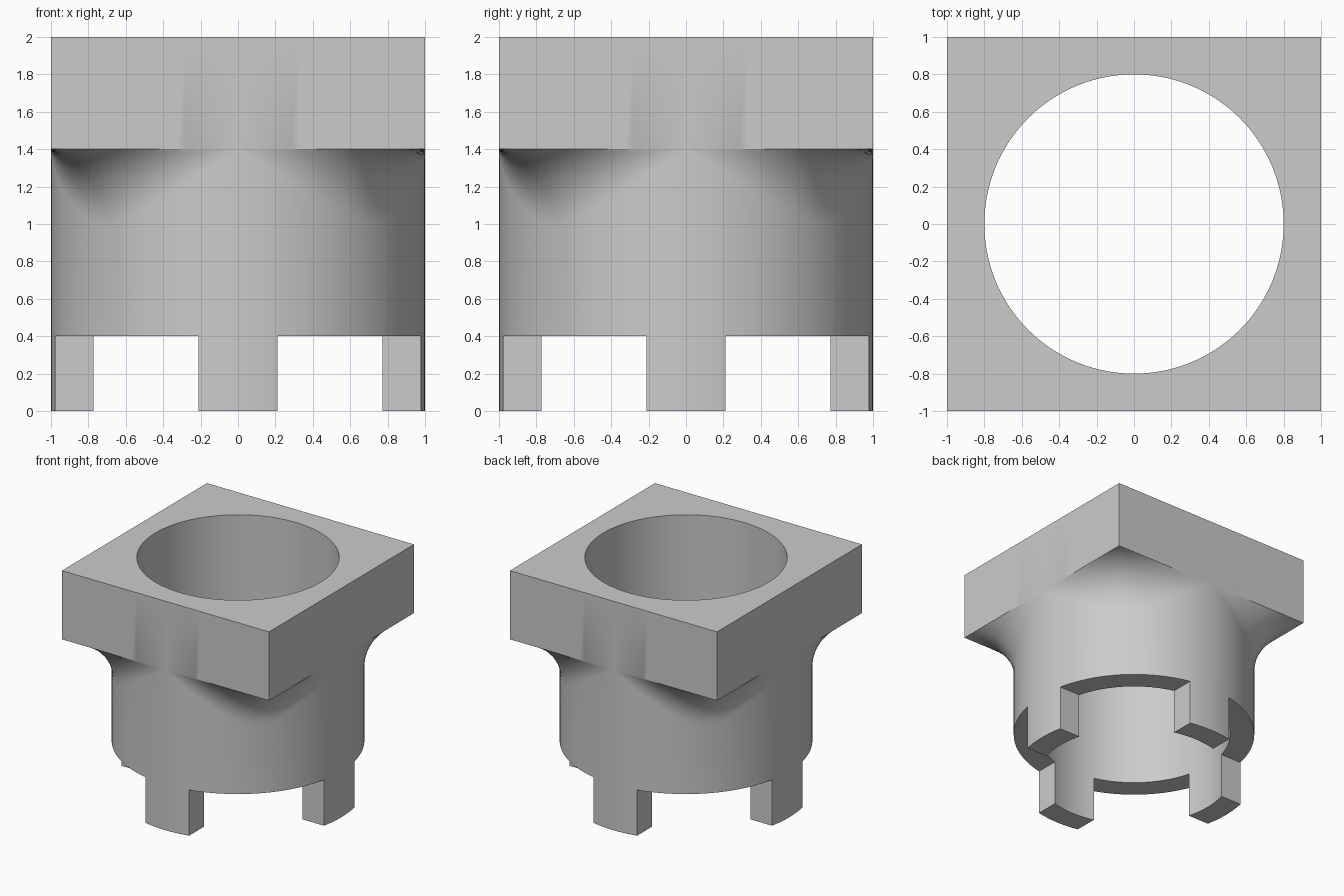
import bpy
import bmesh
from math import sin, cos, sqrt, pi, asin, radians

cube = bpy.data.objects.get("Cube")
if cube:
    bpy.data.objects.remove(cube, do_unlink=True)

BORE, RADIUS, FILLET = 0.8, 1.0, 0.4
SLOT_TOP, FLANGE_BOTTOM, TOP = 0.4, 1.4, 2.0
TAB_HALF = 0.211
SEGMENTS, ARC_STEPS = 160, 14

grey = bpy.data.materials.new("light grey")
grey.use_nodes = True
colour = (0.6, 0.6, 0.6, 1)
grey.diffuse_color = colour
grey.node_tree.nodes["Principled BSDF"].inputs["Base Color"].default_value = colour


def section(angle):
    """Closed (radius, height) loop of the wall at one angle."""
    edge = RADIUS / max(abs(cos(angle)), abs(sin(angle)))
    reach = min(edge - RADIUS, FILLET)
    # arc is tangent to the barrel and ends on the flange edge
    drop = sqrt(max(0, FILLET ** 2 - (FILLET - reach) ** 2))
    sweep = asin(min(1, drop / FILLET))
    loop = [(BORE, 0), (RADIUS, 0)]
    for i in range(ARC_STEPS + 1):
        t = sweep * i / ARC_STEPS
        loop.append((RADIUS + FILLET * (1 - cos(t)),
                     FLANGE_BOTTOM - drop + FILLET * sin(t)))
    return loop + [(edge, FLANGE_BOTTOM), (edge, TOP), (BORE, TOP)]


def finish(name, bm):
    mesh = bpy.data.meshes.new(name)
    bm.to_mesh(mesh)
    bm.free()
    mesh.materials.append(grey)
    obj = bpy.data.objects.new(name, mesh)
    bpy.context.collection.objects.link(obj)
    return obj


# Barrel, blended flare, square flange and bore as one skin
bm = bmesh.new()
rings = []
for s in range(SEGMENTS):
    a = 2 * pi * s / SEGMENTS
    rings.append([bm.verts.new((r * cos(a), r * sin(a), z)) for r, z in section(a)])
for s, ring in enumerate(rings):
    after = rings[(s + 1) % SEGMENTS]
    for i in range(len(ring)):
        j = (i + 1) % len(ring)
        bm.faces.new((ring[i], after[i], after[j], ring[j]))
bmesh.ops.remove_doubles(bm, verts=bm.verts, dist=0.00005)
bmesh.ops.recalc_face_normals(bm, faces=bm.faces)
body = finish("flanged_sleeve", bm)

# Four corner blocks cut the base into tabs
bm = bmesh.new()
size = 1.2
for sx in (-1, 1):
    for sy in (-1, 1):
        box = bmesh.ops.create_cube(bm, size=size)["verts"]
        shift = TAB_HALF + size / 2
        bmesh.ops.translate(bm, verts=box,
                            vec=(sx * shift, sy * shift, SLOT_TOP - size / 2))
cutter = finish("slot_cutter", bm)
cutter.hide_render = True

cut = body.modifiers.new("slots", 'BOOLEAN')
cut.operation = 'DIFFERENCE'
cut.solver = 'EXACT'
cut.object = cutter
bpy.ops.object.select_all(action='DESELECT')
bpy.context.view_layer.objects.active = body
body.select_set(True)
bpy.ops.object.modifier_apply(modifier=cut.name)
bpy.data.objects.remove(cutter, do_unlink=True)
bpy.ops.object.shade_smooth_by_angle(angle=radians(25))
